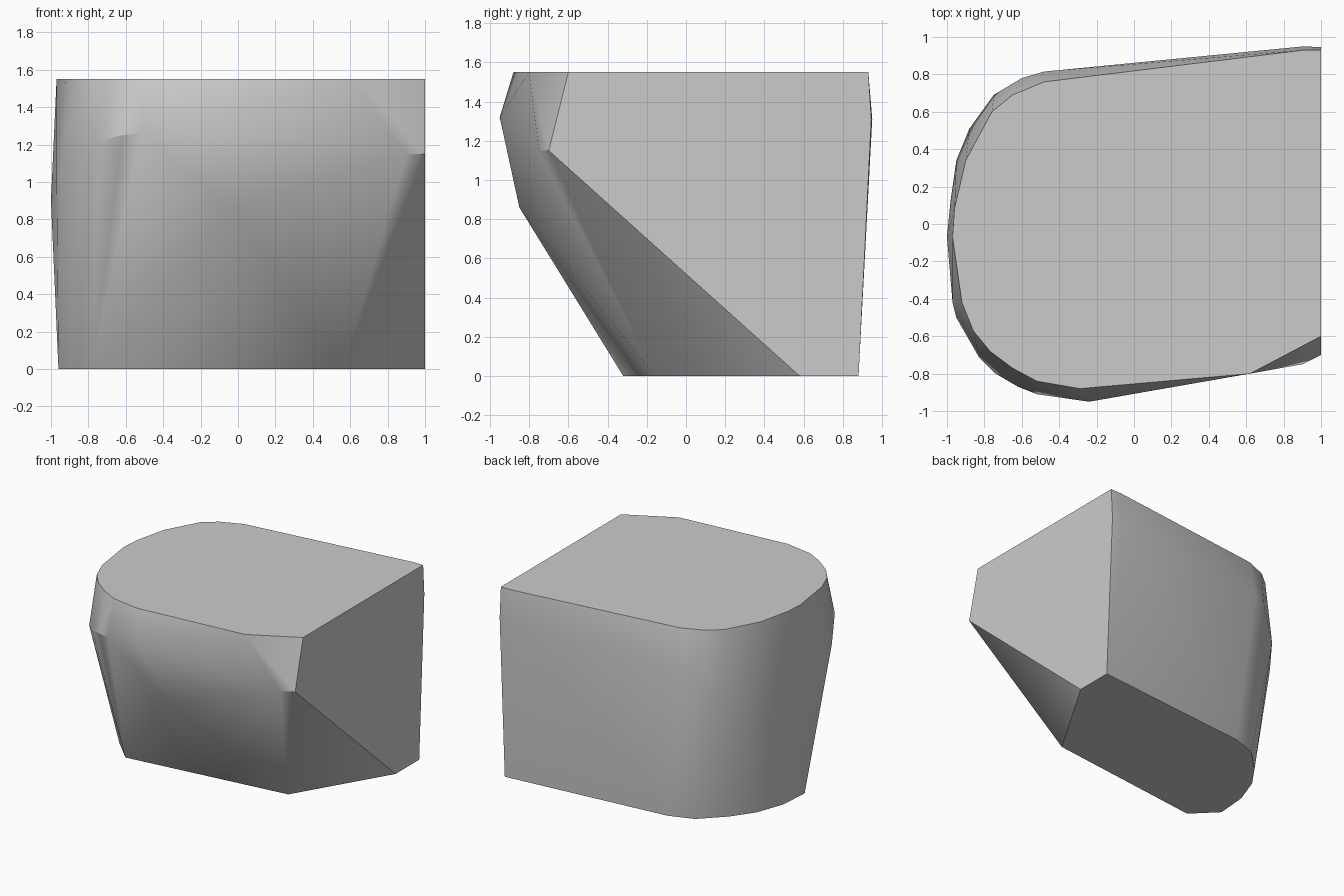
import bpy
import bmesh
import math

default_cube = bpy.data.objects.get("Cube")
if default_cube:
    bpy.data.objects.remove(default_cube, do_unlink=True)


def make_material(name, color):
    material = bpy.data.materials.new(name)
    material.use_nodes = True
    material.diffuse_color = color
    for node in material.node_tree.nodes:
        if node.type == "BSDF_PRINCIPLED":
            node.inputs["Base Color"].default_value = color
    return material


def convex_block(name, outline_points, material):
    """Wrap the outlines in a convex skin and merge its flat regions."""
    bm = bmesh.new()
    for point in outline_points:
        bm.verts.new(point)
    result = bmesh.ops.convex_hull(bm, input=bm.verts[:])
    unused = set(result["geom_interior"]) | set(result["geom_unused"])
    loose = [v for v in unused if isinstance(v, bmesh.types.BMVert) and v.is_valid]
    bmesh.ops.delete(bm, geom=loose, context="VERTS")
    bmesh.ops.dissolve_limit(bm, angle_limit=math.radians(0.3),
                             verts=bm.verts[:], edges=bm.edges[:])
    bmesh.ops.recalc_face_normals(bm, faces=bm.faces[:])
    mesh = bpy.data.meshes.new(name)
    bm.to_mesh(mesh)
    bm.free()
    mesh.materials.append(material)
    block = bpy.data.objects.new(name, mesh)
    bpy.context.collection.objects.link(block)
    return block


# Flat top outline
height = 1.55
top = [(1, .93), (.91, .93), (-.48, .76), (-.65, .69), (-.76, .6), (-.9, .34),
       (-.96, .08), (-.97, -.07), (-.92, -.42), (-.86, -.57), (-.77, -.68),
       (-.65, -.77), (-.52, -.84), (-.29, -.88), (.62, -.8), (1, -.6)]

# Widest belt, dipping towards the rounded end
belt = [(1, .945, 1.31), (.91, .95, 1.31), (-.48, .815, 1.25), (-.6, .78, 1.21),
        (-.75, .69, 1), (-.88, .51, .89), (-.95, .34, .85), (-.98, .13, .85),
        (-1, -.07, .9), (-.97, -.42, 1.03), (-.95, -.5, 1.06), (-.83, -.71, 1.2),
        (-.74, -.8, 1.22), (-.62, -.87, 1.25), (-.52, -.91, 1.26),
        (-.24, -.95, 1.32), (.9, -.75, 1.15), (1, -.7, 1.15), (-.04, -.85, .86)]

# Flat base outline, set back under the sloping front
base = [(1, .88), (1, .58), (.56, -.16), (-.78, -.32), (-.96, -.14),
        (-.94, .11), (-.86, .33), (-.74, .5), (-.56, .68), (-.36, .75)]

points = [(x, y, height) for x, y in top] + belt + [(x, y, 0) for x, y in base]
grey = make_material("plain_grey", (0.6, 0.6, 0.6, 1))
body = convex_block("rounded_block", points, grey)

# Smooth sides with sharp rims
bpy.ops.object.select_all(action="DESELECT")
body.select_set(True)
bpy.context.view_layer.objects.active = body
bpy.ops.object.shade_smooth_by_angle(angle=math.radians(30))
